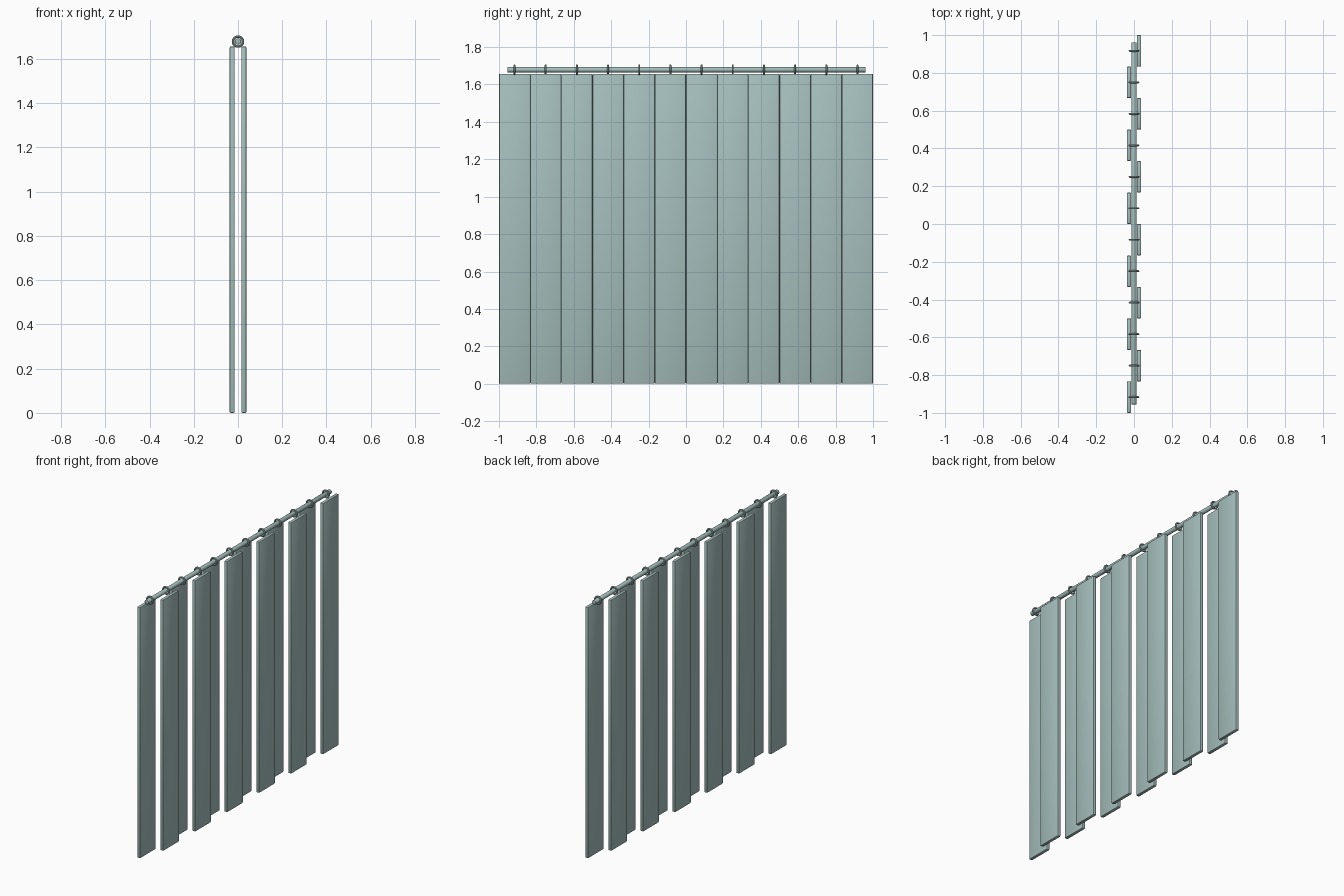
import bpy, math

if "Cube" in bpy.data.objects:
    bpy.data.objects.remove(bpy.data.objects["Cube"])

mat = bpy.data.materials.new("pale_sage")
mat.diffuse_color = (0.38, 0.525, 0.51, 1)
mat.use_nodes = True
mat.node_tree.nodes["Principled BSDF"].inputs["Base Color"].default_value = mat.diffuse_color

COUNT = 12
STEP = 2.0 / COUNT
SLAT_H = 1.657
ROD_Z = 1.679


def finish(obj, name):
    obj.name = name
    obj.data.materials.append(mat)
    bpy.ops.object.shade_smooth_by_angle(angle=math.radians(35))
    return obj


def bevel(obj, width, segments):
    m = obj.modifiers.new("bevel", 'BEVEL')
    m.width, m.segments = width, segments
    m.limit_method = 'ANGLE'
    bpy.ops.object.modifier_apply(modifier="bevel")


for i in range(COUNT):
    y = -1 + (i + 0.5) * STEP
    side = -1 if i % 2 == 0 else 1

    # Hanging slat, alternating between the two sides of the rod
    bpy.ops.mesh.primitive_cube_add(size=1, location=(side * 0.0265, y, SLAT_H / 2))
    slat = bpy.context.object
    slat.scale = (0.023, STEP, SLAT_H)
    bpy.ops.object.transform_apply(location=False, rotation=False, scale=True)
    bevel(slat, 0.006, 2)
    finish(slat, f"slat_{i + 1}")

    # Ring around the rod
    bpy.ops.mesh.primitive_torus_add(location=(0, y, ROD_Z), rotation=(math.pi / 2, 0, 0),
                                     major_segments=32, minor_segments=10,
                                     major_radius=0.0225, minor_radius=0.0055)
    finish(bpy.context.object, f"ring_{i + 1}")

# Horizontal rod
bpy.ops.mesh.primitive_cylinder_add(vertices=24, radius=0.0145, depth=1.915,
                                    location=(0, 0.003, ROD_Z), rotation=(math.pi / 2, 0, 0))
rod = bpy.context.object
bevel(rod, 0.003, 2)
finish(rod, "rod")
